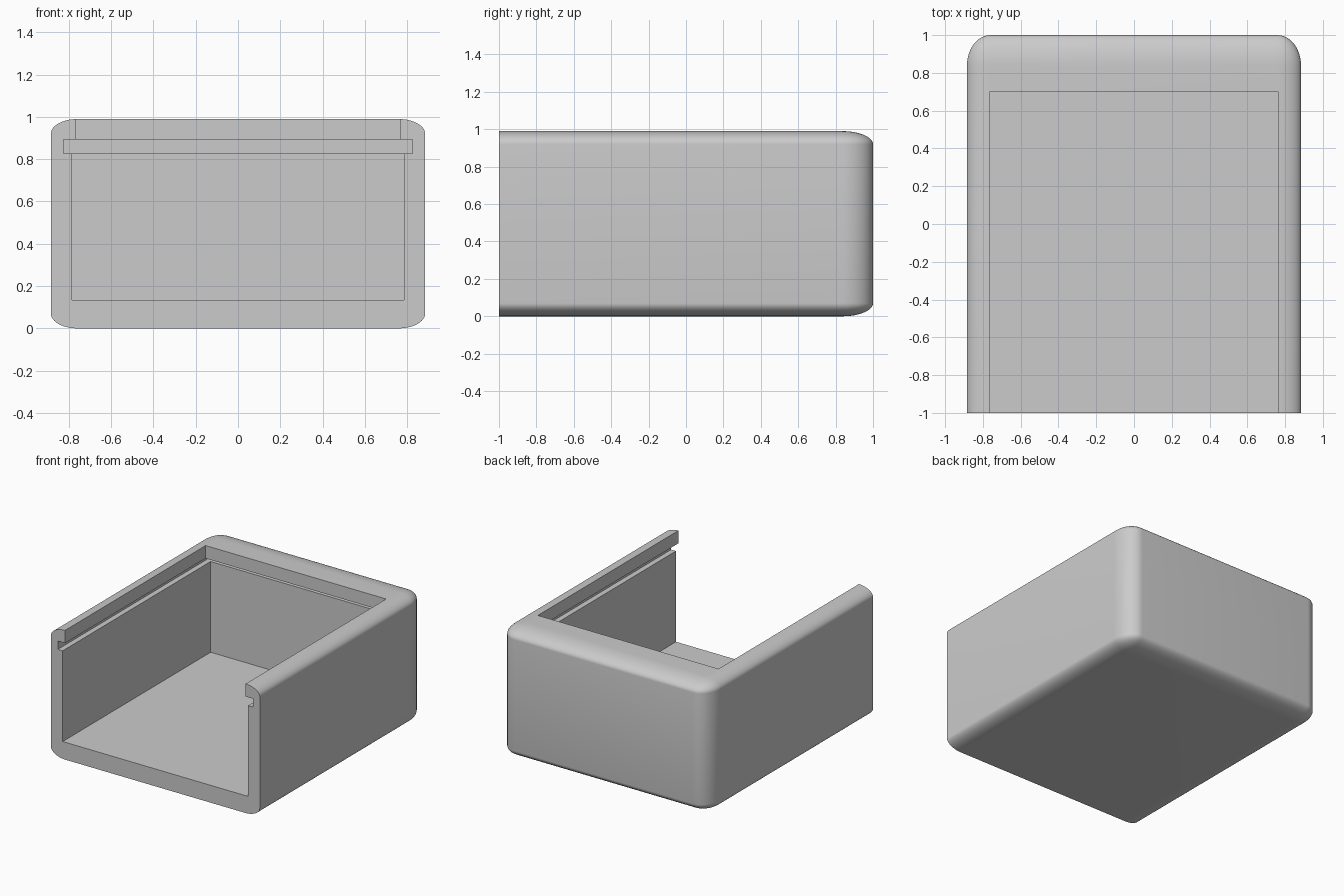
import bpy
import bmesh
from mathutils import Vector

cube = bpy.data.objects.get("Cube")
if cube:
    bpy.data.objects.remove(cube, do_unlink=True)

HALF_X, HALF_Y, HEIGHT = 0.885, 1.0, 0.99
RADII = Vector((0.125, 0.165, 0.07))   # elliptical rounding along each axis

grey = bpy.data.materials.new("light_grey")
grey.use_nodes = True
grey.diffuse_color = (0.6, 0.6, 0.6, 1)
grey.node_tree.nodes["Principled BSDF"].inputs["Base Color"].default_value = (0.6, 0.6, 0.6, 1)


def box(name, low, high, rounding=None):
    """Box between two corners; rounding bevels every edge off the front face."""
    low, high = Vector(low), Vector(high)
    scale = rounding or Vector((1, 1, 1))
    bm = bmesh.new()
    bmesh.ops.create_cube(bm, size=1)
    for v in bm.verts:
        v.co = Vector((low[i] + (v.co[i] + 0.5) * (high[i] - low[i])) / scale[i] for i in range(3))
    if rounding:
        front = low.y / scale.y
        edges = [e for e in bm.edges if any(v.co.y > front + 1 for v in e.verts)]
        bmesh.ops.bevel(bm, geom=edges, offset=1, segments=12, profile=0.5, affect='EDGES')
        for v in bm.verts:
            v.co = v.co * scale
    bmesh.ops.recalc_face_normals(bm, faces=bm.faces)
    mesh = bpy.data.meshes.new(name)
    bm.to_mesh(mesh)
    bm.free()
    mesh.materials.append(grey)
    obj = bpy.data.objects.new(name, mesh)
    bpy.context.collection.objects.link(obj)
    return obj


# Rounded shell, flat at the front
body = box("box_body", (-HALF_X, -HALF_Y, 0), (HALF_X, HALF_Y, HEIGHT), RADII)

# Cavity, lid groove and top opening: half width, back, bottom, top
cuts = {
    "cavity_cutter": (0.785, 0.79, 0.133, 0.86),
    "groove_cutter": (0.826, 0.83, 0.828, 0.892),
    "opening_cutter": (0.765, 0.70, 0.86, 1.2),
}
bpy.context.view_layer.objects.active = body
for name, (half, back, bottom, top) in cuts.items():
    cutter = box(name, (-half, -1.2, bottom), (half, back, top))
    cutter.hide_render = True
    mod = body.modifiers.new(name, 'BOOLEAN')
    mod.operation = 'DIFFERENCE'
    mod.solver = 'EXACT'
    mod.object = cutter
    bpy.ops.object.modifier_apply(modifier=mod.name)
    bpy.data.objects.remove(cutter, do_unlink=True)

# Smooth rounding with sharp cut edges
bpy.ops.object.select_all(action='DESELECT')
body.select_set(True)
bpy.ops.object.shade_smooth_by_angle(angle=0.6)
